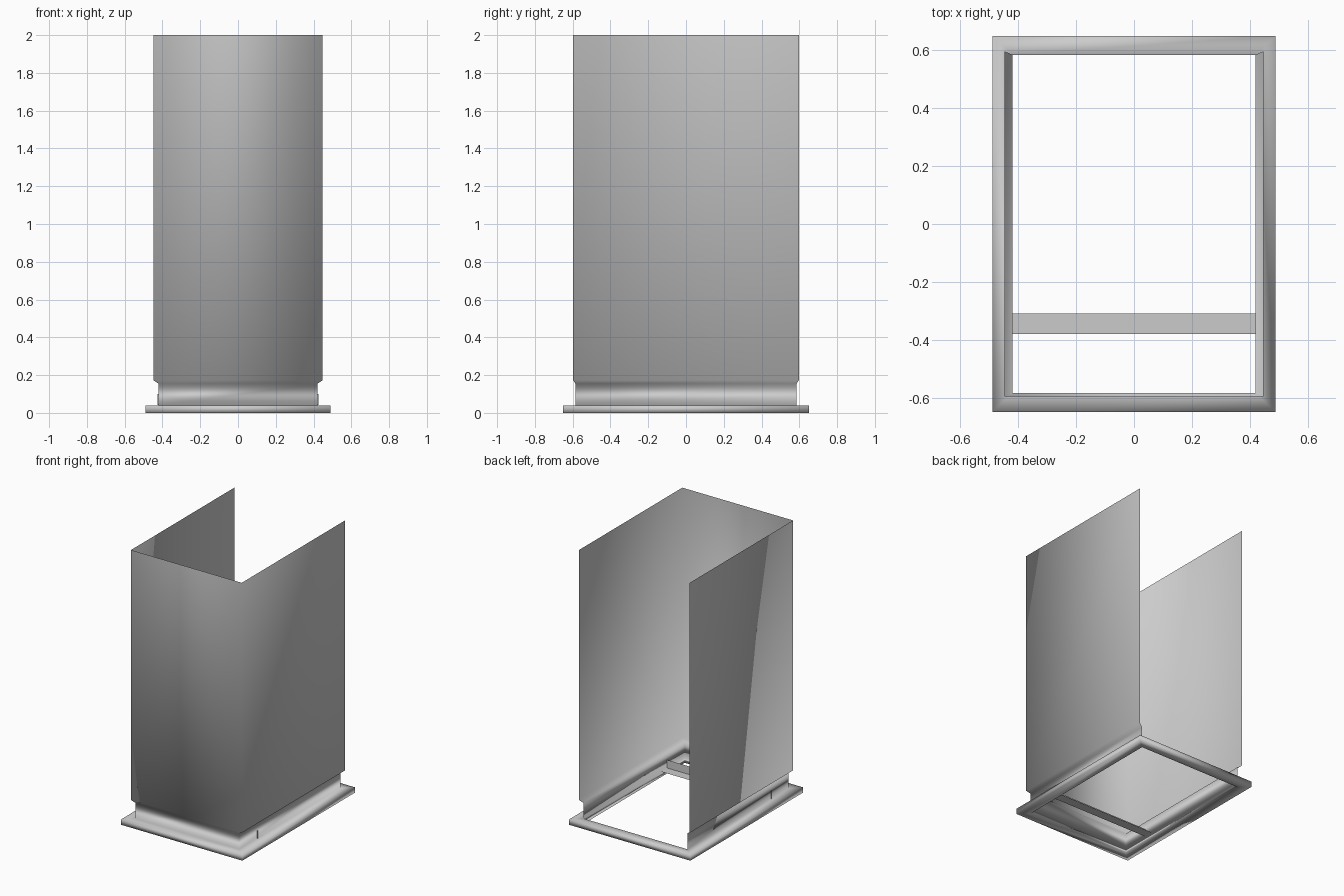
import bpy, bmesh

if "Cube" in bpy.data.objects:
    bpy.data.objects.remove(bpy.data.objects["Cube"])


def make_object(name, bm):
    for f in bm.faces:
        f.smooth = True
    mesh = bpy.data.meshes.new(name)
    bm.to_mesh(mesh)
    bm.free()
    obj = bpy.data.objects.new(name, mesh)
    bpy.context.collection.objects.link(obj)
    return obj


def ring(bm, x, y, z):
    # Order leaves the back side as the last segment
    return [bm.verts.new(p) for p in ((-x, y, z), (-x, -y, z), (x, -y, z), (x, y, z))]


def bridge(bm, a, b, sides):
    for i in range(sides):
        j = (i + 1) % 4
        bm.faces.new((a[i], a[j], b[j], b[i]))


# Base frame and three-sided sheet shell, sharing one smooth surface
bm = bmesh.new()
outer_low = ring(bm, 0.49, 0.65, 0)
outer_top = ring(bm, 0.49, 0.65, 0.04)
inner_top = ring(bm, 0.42, 0.585, 0.04)
inner_low = ring(bm, 0.42, 0.585, 0)
frame = [outer_low, outer_top, inner_top, inner_low]
for k in range(4):
    bridge(bm, frame[k], frame[(k + 1) % 4], 4)

# Recessed plinth, small flare and tall walls, open at the back
previous = inner_top
for x, y, z in ((0.42, 0.585, 0.155), (0.448, 0.597, 0.172), (0.448, 0.597, 2.0)):
    current = ring(bm, x, y, z)
    bridge(bm, previous, current, 3)
    previous = current
make_object("frame_and_shell", bm)

# Angle-section cross bar near the front
bm = bmesh.new()
section = ((-0.38, 0.10), (-0.38, 0.041), (-0.31, 0.041))
left = [bm.verts.new((-0.427, y, z)) for y, z in section]
right = [bm.verts.new((0.427, y, z)) for y, z in section]
for i in range(2):
    bm.faces.new((left[i], left[i + 1], right[i + 1], right[i]))
bar = make_object("cross_bar", bm)
for poly in bar.data.polygons:
    poly.use_smooth = False
